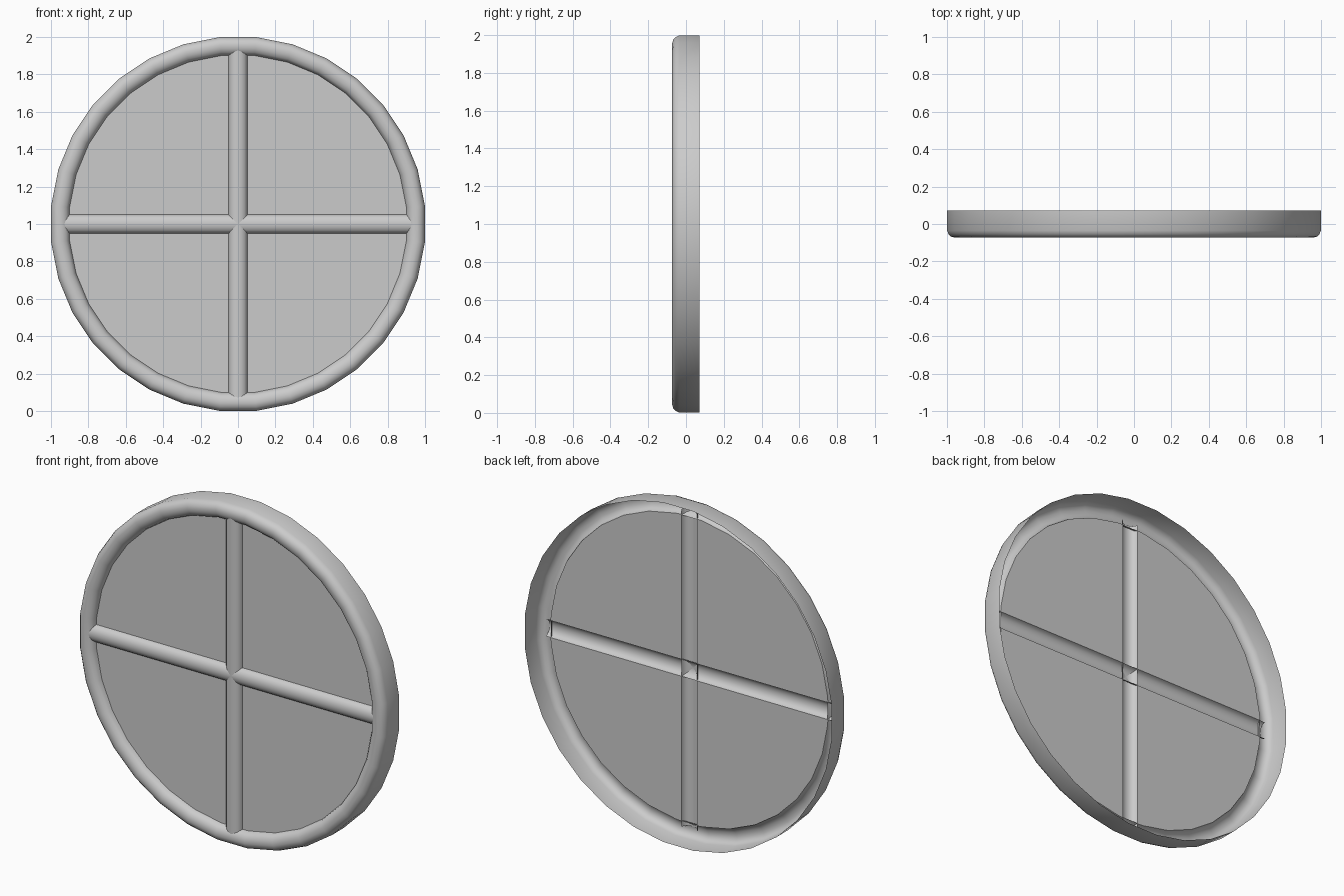
import bpy, bmesh, math

if "Cube" in bpy.data.objects:
    bpy.data.objects.remove(bpy.data.objects["Cube"])

SEG = 32
R = 1.003
CZ = 1.0
Y_PANE = -0.03


def add_object(name, bm, smooth=True):
    mesh = bpy.data.meshes.new(name)
    bm.to_mesh(mesh)
    bm.free()
    ob = bpy.data.objects.new(name, mesh)
    ob.location.z = CZ
    bpy.context.collection.objects.link(ob)
    if smooth:
        bpy.ops.object.select_all(action='DESELECT')
        ob.select_set(True)
        bpy.context.view_layer.objects.active = ob
        bpy.ops.object.shade_smooth_by_angle(angle=math.radians(40))
    return ob


def loft(rows, closed):
    bm = bmesh.new()
    vs = [[bm.verts.new(p) for p in row] for row in rows]
    n = len(vs)
    for i in range(n if closed else n - 1):
        a, b = vs[i], vs[(i + 1) % n]
        for j in range(len(a) - 1):
            bm.faces.new((a[j], a[j + 1], b[j + 1], b[j]))
    return bm


# Round frame: open-backed rim with a rounded front bead (radius, y)
profile = [(R, 0.072), (R, -0.035), (0.995, -0.054), (0.982, -0.067),
           (0.962, -0.073), (0.94, -0.071), (0.921, -0.062),
           (0.909, -0.048), (0.904, Y_PANE)]
rows = []
for i in range(SEG):
    a = (i + 0.5) * 2 * math.pi / SEG
    rows.append([(r * math.cos(a), y, r * math.sin(a)) for r, y in profile])
add_object("round_frame", loft(rows, True))

# Crossing glazing bars: hollow half-round strips
arc = [(0.05 * math.cos(t), Y_PANE - 0.037 * math.sin(t))
       for t in (math.pi * k / 8 for k in range(9))]
add_object("vertical_bar",
           loft([[(w, y, e) for w, y in arc] for e in (0.935, -0.935)], False))
add_object("horizontal_bar",
           loft([[(e, y, w) for w, y in arc] for e in (-0.935, 0.935)], False))

# Four flat quarter panes, mirrored from one outline
outline = [(0.05, 0.05)]
rp, edge = 0.904, math.asin(0.05 / 0.904)
angles = [edge] + [(i + 0.5) * 2 * math.pi / SEG for i in range(SEG // 4)] + [math.pi / 2 - edge]
outline += [(rp * math.cos(a), rp * math.sin(a)) for a in angles]
bm = bmesh.new()
for sx in (1, -1):
    for sz in (1, -1):
        pts = outline if sx * sz > 0 else outline[::-1]
        bm.faces.new([bm.verts.new((sx * x, Y_PANE, sz * z)) for x, z in pts])
add_object("panes", bm, smooth=False)
